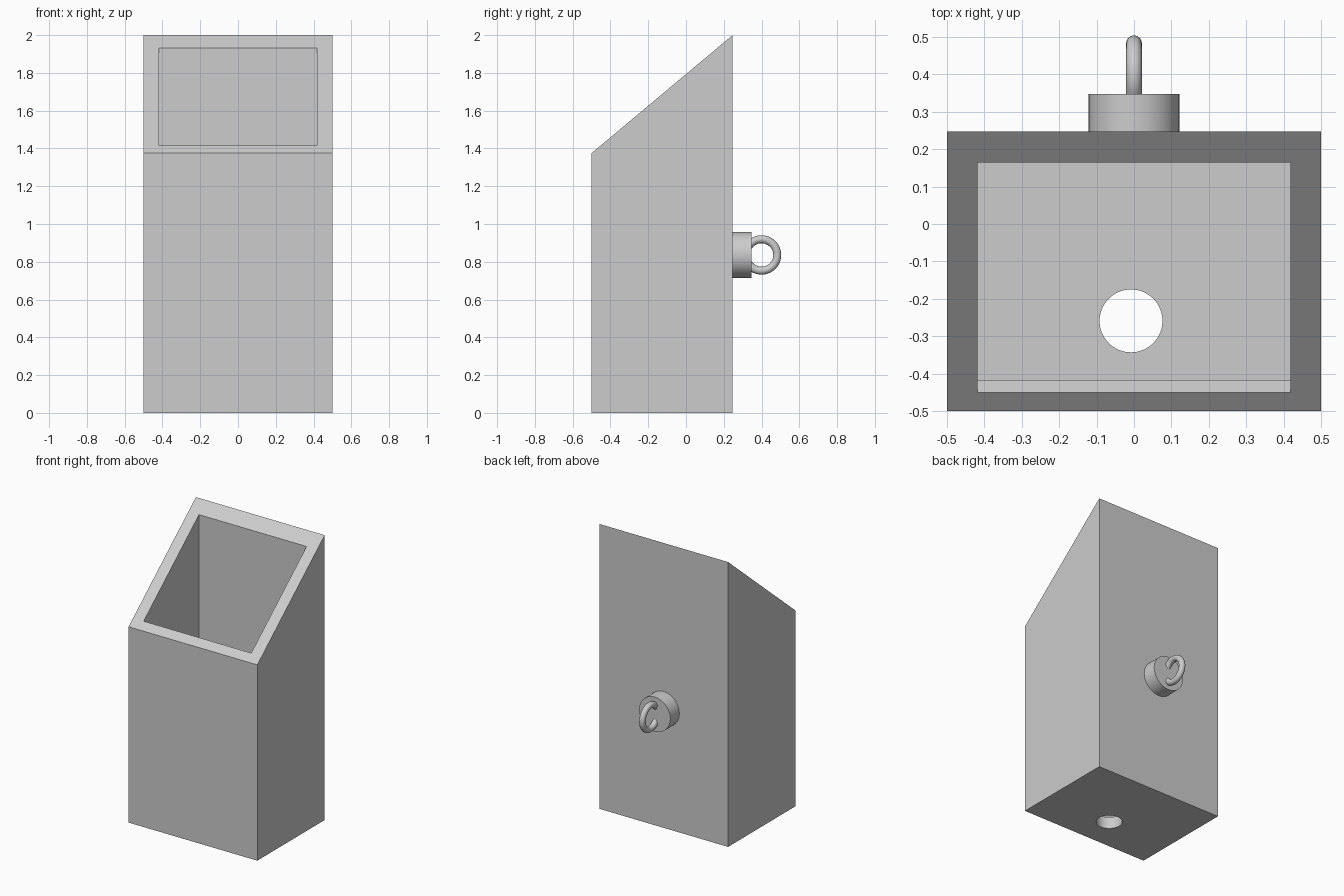
import bpy
import bmesh
from math import radians, pi

cube = bpy.data.objects.get("Cube")
if cube:
    bpy.data.objects.remove(cube, do_unlink=True)

# Single plain grey
grey = bpy.data.materials.new("light_grey")
grey.use_nodes = True
GREY = (0.604, 0.604, 0.604, 1)
grey.diffuse_color = GREY
grey.node_tree.nodes["Principled BSDF"].inputs["Base Color"].default_value = GREY


def prism(name, profile, half_width):
    """Side profile of (y, z) points extruded across x."""
    bm = bmesh.new()
    face = bm.faces.new([bm.verts.new((-half_width, y, z)) for y, z in profile])
    ext = bmesh.ops.extrude_face_region(bm, geom=[face])
    verts = [v for v in ext["geom"] if isinstance(v, bmesh.types.BMVert)]
    bmesh.ops.translate(bm, verts=verts, vec=(2 * half_width, 0, 0))
    bmesh.ops.recalc_face_normals(bm, faces=bm.faces)
    mesh = bpy.data.meshes.new(name)
    bm.to_mesh(mesh)
    bm.free()
    mesh.materials.append(grey)
    obj = bpy.data.objects.new(name, mesh)
    bpy.context.collection.objects.link(obj)
    return obj


def finish(name, smooth=True):
    obj = bpy.context.object
    obj.name = name
    obj.data.materials.append(grey)
    if smooth:
        bpy.ops.object.shade_smooth_by_angle(angle=radians(40))
    return obj


def cut(target, cutter):
    """Subtract the cutter and discard it."""
    cutter.hide_render = True
    mod = target.modifiers.new("cut", "BOOLEAN")
    mod.operation = "DIFFERENCE"
    mod.solver = "EXACT"
    mod.object = cutter
    bpy.ops.object.select_all(action="DESELECT")
    bpy.context.view_layer.objects.active = target
    target.select_set(True)
    bpy.ops.object.modifier_apply(modifier=mod.name)
    bpy.data.objects.remove(cutter, do_unlink=True)


FRONT, BACK, WALL = -0.5, 0.247, 0.083

# Slant-topped housing
housing = prism("housing", [(FRONT, 0), (BACK, 0), (BACK, 2), (FRONT, 1.375)], 0.5)

# Hollow interior, with a bevelled front lip
inner_front, inner_back = FRONT + WALL, BACK - WALL
cavity = prism("cavity_cutter", [
    (inner_front, WALL), (inner_back, WALL), (inner_back, 2.3),
    (-0.45, 2.3), (-0.45, 1.417), (inner_front, 1.378)], 0.418)
cut(housing, cavity)

# Round drain hole in the floor
bpy.ops.mesh.primitive_cylinder_add(vertices=64, radius=0.084, depth=0.3,
                                    location=(-0.008, -0.259, 0))
cut(housing, finish("hole_cutter", smooth=False))
bpy.ops.object.shade_smooth_by_angle(angle=radians(30))

# Round boss on the back
HEIGHT = 0.836
bpy.ops.mesh.primitive_cylinder_add(vertices=64, radius=0.121, depth=0.11,
                                    location=(0, BACK + 0.045, HEIGHT),
                                    rotation=(pi / 2, 0, 0))
finish("back_boss")

# Hanging ring
bpy.ops.mesh.primitive_torus_add(major_radius=0.083, minor_radius=0.021,
                                 major_segments=64, minor_segments=24,
                                 location=(0, 0.4, HEIGHT),
                                 rotation=(0, pi / 2, 0))
finish("hanging_ring")
